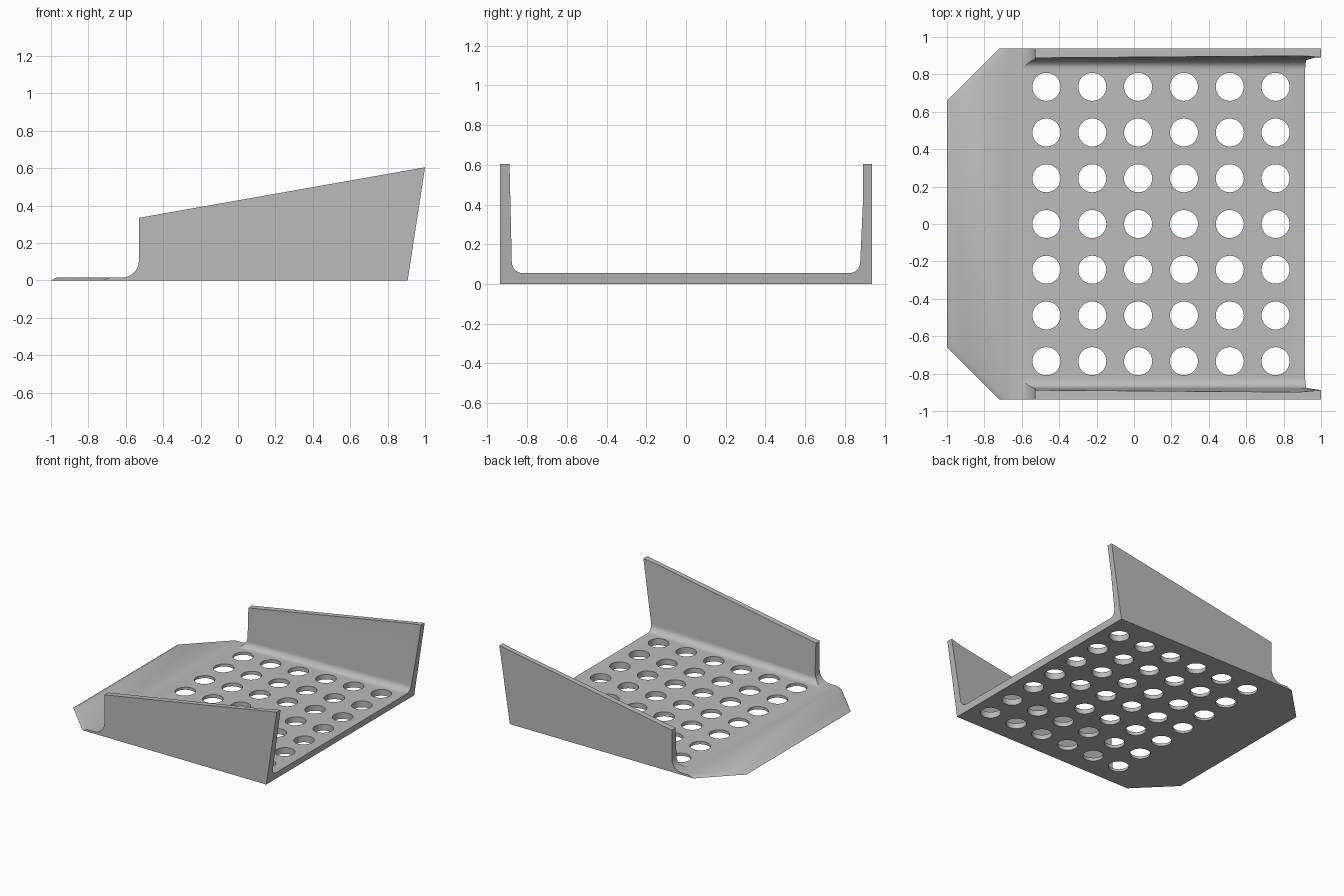
import bpy, bmesh, math
from mathutils import Vector

if "Cube" in bpy.data.objects:
    bpy.data.objects.remove(bpy.data.objects["Cube"])

grey = bpy.data.materials.new("plain grey")
grey.diffuse_color = (0.5, 0.5, 0.5, 1)
grey.use_nodes = True
grey.node_tree.nodes["Principled BSDF"].inputs["Base Color"].default_value = grey.diffuse_color


def make(name, bm):
    bmesh.ops.recalc_face_normals(bm, faces=bm.faces)
    me = bpy.data.meshes.new(name)
    bm.to_mesh(me)
    bm.free()
    me.materials.append(grey)
    ob = bpy.data.objects.new(name, me)
    bpy.context.collection.objects.link(ob)
    return ob


def loft(bm, rings):
    """Skin a list of equal-length closed rings and cap both ends."""
    rows = [[bm.verts.new(p) for p in r] for r in rings]
    n = len(rows[0])
    for a, b in zip(rows, rows[1:]):
        for i in range(n):
            j = (i + 1) % n
            bm.faces.new((a[i], a[j], b[j], b[i]))
    bm.faces.new(rows[0])
    bm.faces.new(rows[-1][::-1])


def section(x, floor, inner_top, inner_low=0.877, r=0.055, steps=8):
    """U-shaped cross-section with rounded inner corners."""
    half = [(0.937, 0), (0.937, 0.7), (inner_top, 0.7)]
    for i in range(steps + 1):
        a = math.pi / 2 * i / steps
        half.append((inner_low - r + r * math.cos(a), floor + r - r * math.sin(a)))
    pts = half + [(-y, z) for y, z in reversed(half)]
    return [Vector((x, y, z)) for y, z in pts]


# tray: floor thickens to the rear, side walls have a slight draft
bm = bmesh.new()
loft(bm, [section(-1.1, 0.03, 0.904), section(-0.62, 0.0175, 0.904),
          section(0.88, 0.054, 0.904), section(1.05, 0.058, 0.888)])
tray = make("tray", bm)

# side outline: thin lip, rounded step, rising wall top, slanted rear
bm = bmesh.new()
outline = [(-1.05, -0.0), (-1.05, 0.016), (-0.62, 0.016)]
for i in range(1, 11):
    a = math.pi / 2 * i / 10
    outline.append((-0.62 + 0.09 * math.sin(a), 0.106 - 0.09 * math.cos(a)))
outline += [(-0.53, 0.335), (1.0, 0.605), (0.907, 0.0)]
outline[0] = (-1.05, -0.05)
outline[-1:] = [(0.907, 0.0), (0.899, -0.05)]
loft(bm, [[Vector((x, y, z)) for x, z in outline] for y in (-1.2, 1.2)])
side_cutter = make("side_outline_cutter", bm)

# drain holes
bm = bmesh.new()
for i in range(6):
    for j in range(7):
        cx, cy = -0.468 + 0.245 * i, 0.2445 * (j - 3)
        ring = [(cx + 0.075 * math.cos(k * math.tau / 40),
                 cy + 0.075 * math.sin(k * math.tau / 40)) for k in range(40)]
        loft(bm, [[Vector((x, y, z)) for x, y in ring] for z in (-0.1, 0.15)])
hole_cutter = make("hole_cutter", bm)

for cutter, op in ((side_cutter, 'INTERSECT'), (hole_cutter, 'DIFFERENCE')):
    mod = tray.modifiers.new(cutter.name, 'BOOLEAN')
    mod.object = cutter
    mod.operation = op
    mod.solver = 'EXACT'
    cutter.hide_render = True
    cutter.hide_set(True)

bpy.context.view_layer.objects.active = tray
tray.select_set(True)
for mod in list(tray.modifiers):
    bpy.ops.object.modifier_apply(modifier=mod.name)

# bevelled front edge and clipped front corners
bm = bmesh.new()
bm.from_mesh(tray.data)
s = math.sqrt(0.5)
for point, out in (((-1, 0, 0), (-1, 0)), ((-1, 0.66, 0), (-s, s)), ((-1, -0.66, 0), (-s, -s))):
    normal = Vector((out[0] * 0.016, out[1] * 0.016, 0.03)).normalized()
    # only the lip is cut, so the walls behind stay whole
    lip = [f for f in bm.faces if f.calc_center_median().x < 5]
    geom = set(lip) | {e for f in lip for e in f.edges} | {v for f in lip for v in f.verts}
    if out[1] == 0:
        limit = -0.9
    else:
        limit = -0.66
    # split the lip from the body before trimming
    bmesh.ops.bisect_plane(bm, geom=list(geom), plane_co=(limit, 0, 0), plane_no=(1, 0, 0))
    lip = [f for f in bm.faces if f.calc_center_median().x < limit - 1e-5]
    geom = set(lip) | {e for f in lip for e in f.edges} | {v for f in lip for v in f.verts}
    res = bmesh.ops.bisect_plane(bm, geom=list(geom), plane_co=point, plane_no=normal,
                                 clear_outer=True)
    edges = [e for e in bm.edges if e.is_boundary]
    bmesh.ops.holes_fill(bm, edges=edges, sides=0)
bmesh.ops.recalc_face_normals(bm, faces=bm.faces)
bm.to_mesh(tray.data)
bm.free()

bpy.ops.object.shade_smooth_by_angle(angle=math.radians(30))
